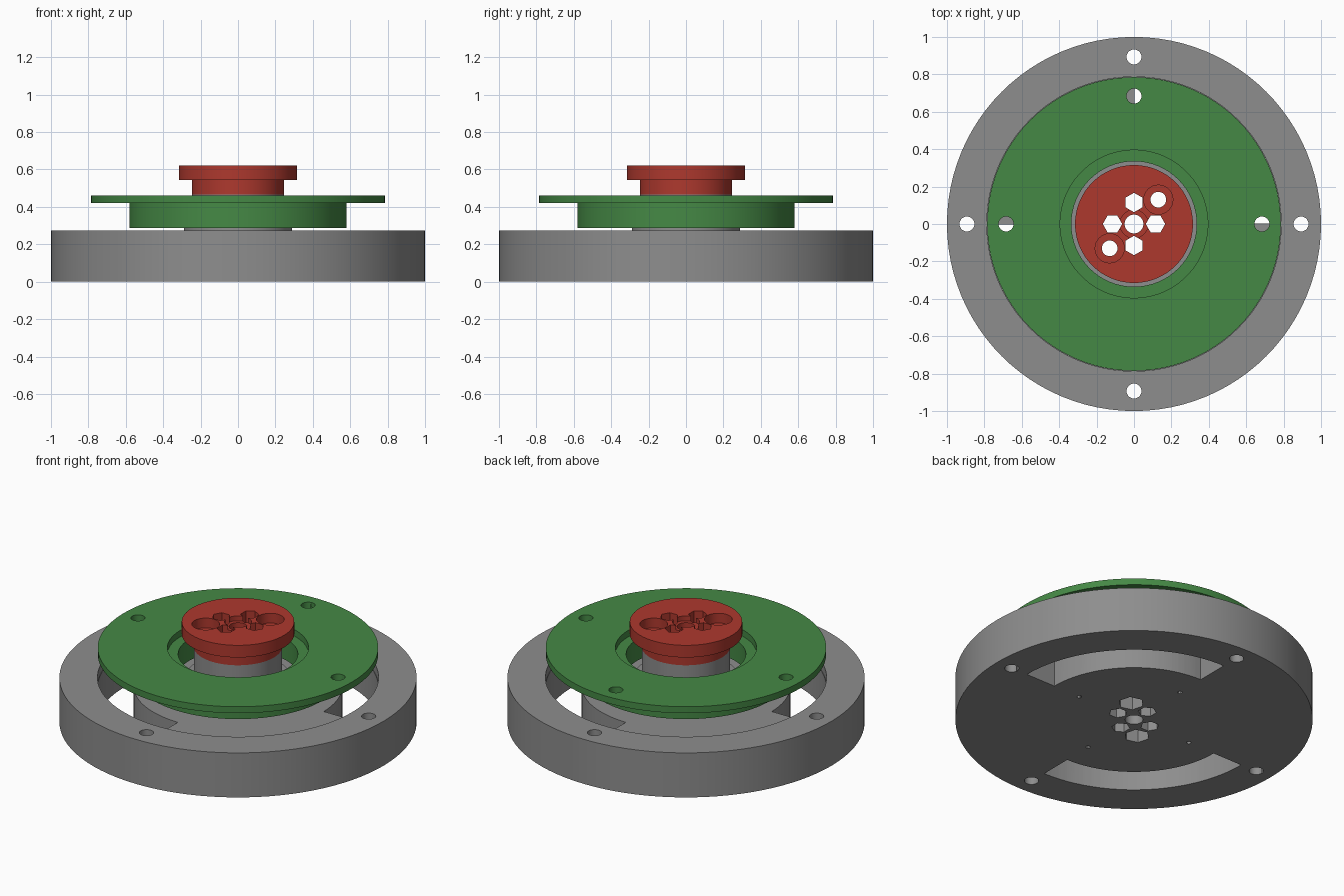
import bpy, bmesh, math

if "Cube" in bpy.data.objects:
    bpy.data.objects.remove(bpy.data.objects["Cube"])

SEG = 96


def material(name, rgb):
    m = bpy.data.materials.new(name)
    m.diffuse_color = (*rgb, 1)
    m.use_nodes = True
    m.node_tree.nodes["Principled BSDF"].inputs["Base Color"].default_value = m.diffuse_color
    return m


grey = material("grey", (0.27, 0.27, 0.27))
green = material("green", (0.06, 0.25, 0.06))
red = material("red", (0.42, 0.04, 0.027))


def mesh_object(name, bm, mat=None):
    bmesh.ops.recalc_face_normals(bm, faces=bm.faces)
    me = bpy.data.meshes.new(name)
    bm.to_mesh(me)
    bm.free()
    ob = bpy.data.objects.new(name, me)
    bpy.context.collection.objects.link(ob)
    if mat:
        me.materials.append(mat)
    return ob


def lathe(name, profile, mat=None, start=0.0, sweep=2 * math.pi, seg=SEG):
    """Turn a closed (radius, z) profile around z; a part sweep gets end caps."""
    bm = bmesh.new()
    full = sweep > 6.28
    rings = []
    for i in range(seg if full else seg + 1):
        a = start + sweep * i / seg
        rings.append([bm.verts.new((r * math.cos(a), r * math.sin(a), z)) for r, z in profile])
    n = len(profile)
    for i in range(seg):
        a, b = rings[i], rings[(i + 1) % len(rings)]
        for j in range(n):
            k = (j + 1) % n
            bm.faces.new((a[j], b[j], b[k], a[k]))
    if not full:
        bm.faces.new(rings[0])
        bm.faces.new(rings[-1])
    return mesh_object(name, bm, mat)


def prism(x, y, radius, z0, z1, sides=32, turn=0.0):
    bm = bmesh.new()
    pts = [(x + radius * math.cos(turn + 2 * math.pi * i / sides),
            y + radius * math.sin(turn + 2 * math.pi * i / sides)) for i in range(sides)]
    lo = [bm.verts.new((px, py, z0)) for px, py in pts]
    hi = [bm.verts.new((px, py, z1)) for px, py in pts]
    bm.faces.new(lo)
    bm.faces.new(hi)
    for i in range(sides):
        k = (i + 1) % sides
        bm.faces.new((lo[i], lo[k], hi[k], hi[i]))
    return mesh_object("cutter", bm)


def cut(ob, cutter):
    mod = ob.modifiers.new("cut", 'BOOLEAN')
    mod.operation = 'DIFFERENCE'
    mod.solver = 'EXACT'
    mod.object = cutter
    bpy.context.view_layer.objects.active = ob
    bpy.ops.object.modifier_apply(modifier=mod.name)
    bpy.data.objects.remove(cutter, do_unlink=True)


def cut_four(ob, dist, radius, sides=32):
    """Four through holes on the x and y axes."""
    for i in range(4):
        a = i * math.pi / 2
        cut(ob, prism(dist * math.cos(a), dist * math.sin(a), radius, -0.2, 1, sides, a))


# Base: thick disc with shallow round pocket, centre boss and post
base = lathe("base", [(0.05, 0), (1, 0), (1, 0.275), (0.787, 0.275), (0.787, 0.22),
                      (0.29, 0.22), (0.29, 0.288), (0.247, 0.288), (0.247, 0.465),
                      (0.05, 0.465)], grey)
# Two opposite quarter-ring slots through the floor
for start in (0, math.pi):
    cut(base, lathe("cutter", [(0.584, -0.1), (0.785, -0.1), (0.785, 0.25), (0.584, 0.25)],
                    None, start + 0.004, math.pi / 2 - 0.008, 24))
cut_four(base, 0.893, 0.04)
cut_four(base, 0.40, 0.013, 12)

# Flanged ring with stepped bore
flange = lathe("flange_ring", [(0.335, 0.288), (0.58, 0.288), (0.58, 0.42), (0.785, 0.42),
                               (0.785, 0.46), (0.395, 0.46), (0.395, 0.42),
                               (0.335, 0.42)], green)
cut_four(flange, 0.684, 0.04)

# Cap on the post
cap = lathe("cap", [(0.05, 0.465), (0.247, 0.465), (0.247, 0.545), (0.315, 0.545),
                    (0.315, 0.62), (0.075, 0.62), (0.075, 0.59), (0.05, 0.59)], red)

# Hexagon holes and bolt holes shared by post and cap
for ob in (base, cap):
    cut_four(ob, 0.115, 0.052, 6)
    for s in (1, -1):
        cut(ob, prism(0.13 * s, 0.13 * s, 0.042, -0.2, 1))
for s in (1, -1):
    cut(cap, prism(0.13 * s, 0.13 * s, 0.078, 0.56, 1))
    cut(base, prism(0.13 * s, 0.13 * s, 0.072, -0.2, 0.10, 6, math.pi / 4))

for ob in (base, flange, cap):
    bpy.ops.object.select_all(action='DESELECT')
    ob.select_set(True)
    bpy.context.view_layer.objects.active = ob
    bpy.ops.object.shade_smooth_by_angle(angle=math.radians(30))
